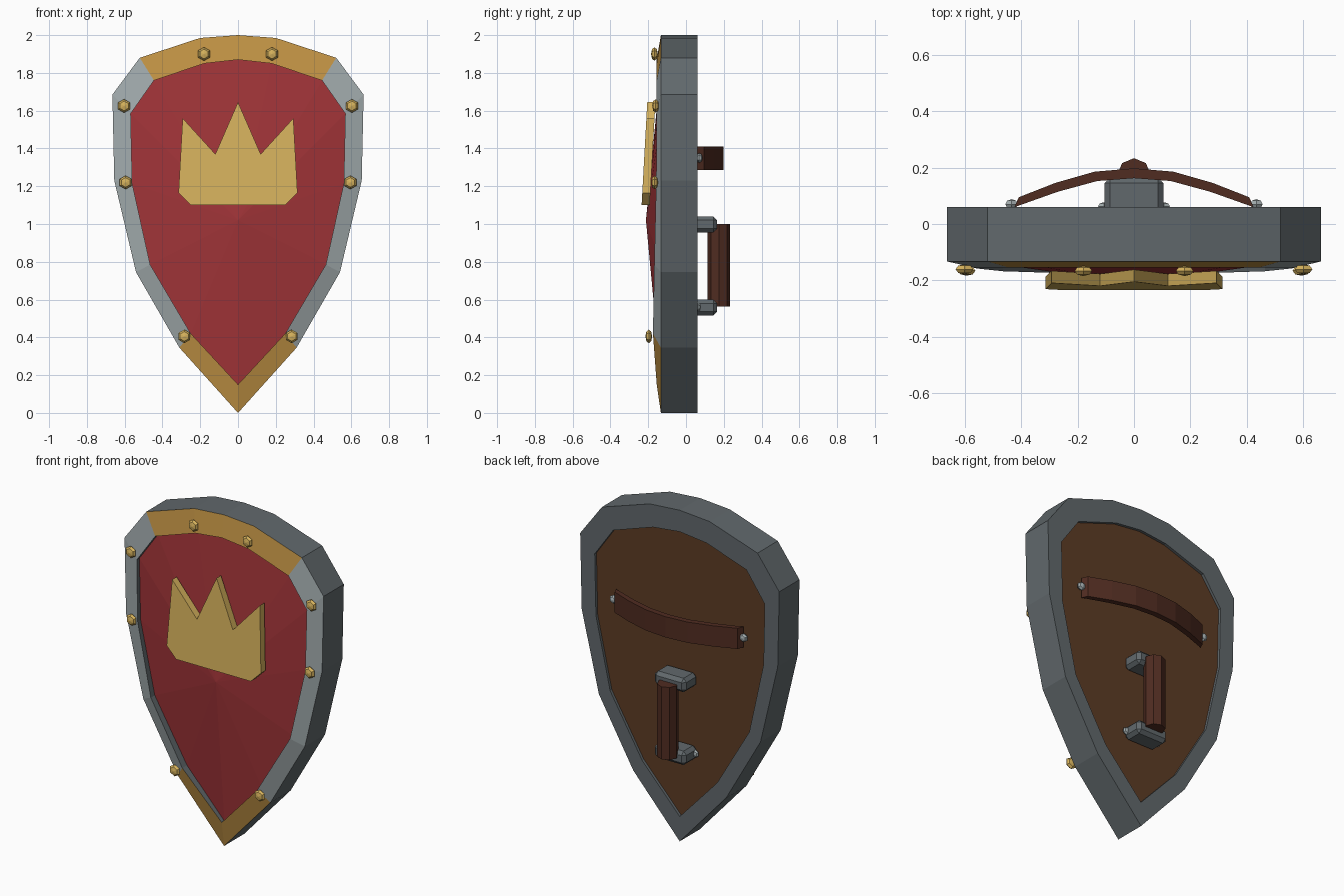
import bpy, bmesh, math
from mathutils import Matrix, Vector

if "Cube" in bpy.data.objects:
    bpy.data.objects.remove(bpy.data.objects["Cube"])


def mat(name, r, g, b):
    m = bpy.data.materials.new(name)
    m.diffuse_color = (r, g, b, 1)
    m.use_nodes = True
    m.node_tree.nodes["Principled BSDF"].inputs["Base Color"].default_value = m.diffuse_color
    return m


STEEL = mat("steel", 0.36, 0.41, 0.42)
DARK = mat("dark_steel", 0.12, 0.14, 0.15)
BRASS = mat("brass", 0.55, 0.30, 0.06)
GOLD = mat("gold", 0.68, 0.45, 0.11)
RED = mat("red", 0.36, 0.035, 0.04)
WOOD = mat("wood", 0.11, 0.045, 0.018)
LEATHER = mat("leather", 0.08, 0.025, 0.015)


def finish(name, bm, *mats):
    bmesh.ops.recalc_face_normals(bm, faces=bm.faces)
    me = bpy.data.meshes.new(name)
    bm.to_mesh(me)
    bm.free()
    for m in mats:
        me.materials.append(m)
    ob = bpy.data.objects.new(name, me)
    bpy.context.collection.objects.link(ob)
    return ob


def prism(name, front, back, m):
    """Solid between two matching closed loops of points."""
    bm = bmesh.new()
    a = [bm.verts.new(p) for p in front]
    b = [bm.verts.new(p) for p in back]
    bm.faces.new(a)
    bm.faces.new(b[::-1])
    for i in range(len(a)):
        j = (i + 1) % len(a)
        bm.faces.new((a[i], b[i], b[j], a[j]))
    return finish(name, bm, m)


def mirror_loop(half):
    """Right half from top to bottom (both ends on x = 0) to a full loop."""
    return half + [(-p[0],) + tuple(p[1:]) for p in half[-2:0:-1]]


# shield outlines: outer (x, z) and inner (x, z, front y)
outer = mirror_loop([(0, 2), (0.2, 1.985), (0.52, 1.88), (0.665, 1.685),
                     (0.655, 1.23), (0.54, 0.745), (0.31, 0.345), (0, 0)])
inner = mirror_loop([(0, 1.87, -0.155), (0.178, 1.85, -0.155), (0.445, 1.76, -0.155),
                     (0.568, 1.585, -0.155), (0.56, 1.215, -0.158),
                     (0.465, 0.785, -0.168), (0.25, 0.42, -0.175), (0, 0.15, -0.155)])
N = len(outer)

# rim: brass top and tip, steel sides, dark edge and back
bm = bmesh.new()
rings = [[bm.verts.new((x, -0.133, z)) for x, z in outer],
         [bm.verts.new((x, y, z)) for x, z, y in inner],
         [bm.verts.new((x, 0.06, z)) for x, z, y in inner],
         [bm.verts.new((x, 0.06, z)) for x, z in outer]]
for k in range(4):
    r, s = rings[k], rings[(k + 1) % 4]
    for i in range(N):
        j = (i + 1) % N
        f = bm.faces.new((r[i], r[j], s[j], s[i]))
        brass = i in (0, 1, 6, 7, N - 2, N - 1)
        f.material_index = (2 if brass else 0) if k == 0 else 1
finish("rim", bm, STEEL, DARK, BRASS)

# board: faceted red front rising to a centre point, flat wooden back
bm = bmesh.new()
fr = [bm.verts.new((x, -0.13, z)) for x, z, y in inner]
bk = [bm.verts.new((x, 0.043, z)) for x, z, y in inner]
tip = bm.verts.new((0, -0.212, 1.02))
bm.faces.new(bk).material_index = 1
for i in range(N):
    j = (i + 1) % N
    bm.faces.new((fr[i], fr[j], tip))
    bm.faces.new((fr[i], bk[i], bk[j], fr[j])).material_index = 1
finish("board", bm, RED, WOOD)

# crown emblem, tilted with the front
crown = mirror_loop([(0, 1.645), (0.12, 1.37), (0.293, 1.56), (0.315, 1.165),
                     (0.25, 1.10), (0, 1.10)])
prism("crown",
      [(x, -0.235 + 0.055 * (z - 1.1), z) for x, z in crown],
      [(x, -0.192 + 0.055 * (z - 1.1), z) for x, z in crown], GOLD)


# studs and rivets: squashed low-poly balls
def balls(name, spots, r, scale, m):
    bm = bmesh.new()
    for x, y, z in spots:
        for s in (1, -1):
            bmesh.ops.create_uvsphere(
                bm, u_segments=6, v_segments=4, radius=r,
                matrix=Matrix.Translation((s * x, y, z)) @ Matrix.Diagonal((*scale, 1))
                @ Matrix.Rotation(math.pi / 2, 4, 'X'))
    return finish(name, bm, m)


balls("studs", [(0.18, -0.167, 1.90), (0.603, -0.161, 1.625),
                (0.595, -0.166, 1.22), (0.284, -0.197, 0.405)],
      0.036, (1, 0.5, 1), GOLD)
balls("strap_rivets", [(0.435, 0.07, 1.35)], 0.026, (1, 0.7, 1), STEEL)
balls("bracket_rivets", [(0.107, 0.063, 0.56)], 0.024, (1, 0.6, 1), STEEL)

# arm strap bowed away from the back
out = [(-0.41, 0.095), (-0.28, 0.146), (-0.14, 0.186), (0, 0.198),
       (0.14, 0.186), (0.28, 0.146), (0.41, 0.095)]
low = [(0.425, 0.06), (0.27, 0.115), (0.13, 0.153), (0, 0.163),
       (-0.13, 0.153), (-0.27, 0.115), (-0.425, 0.06)]
bm = bmesh.new()
o = [[bm.verts.new((x, y, z)) for x, y in out] for z in (1.285, 1.41)]
l = [[bm.verts.new((x, y, z)) for x, y in low[::-1]] for z in (1.285, 1.41)]
for i in range(6):
    j = i + 1
    bm.faces.new((o[0][i], o[0][j], o[1][j], o[1][i]))
    bm.faces.new((l[0][i], l[1][i], l[1][j], l[0][j]))
    for k in (0, 1):
        bm.faces.new((o[k][i], l[k][i], l[k][j], o[k][j]))
for i in (0, 6):
    bm.faces.new((o[0][i], o[1][i], l[1][i], l[0][i]))
finish("arm_strap", bm, LEATHER)

# octagonal hand grip
octagon = [(0.06 * math.sin(a), 0.174 + 0.06 * math.cos(a))
           for a in (math.tau * i / 8 for i in range(8))]
prism("grip", [(x, y, 0.562) for x, y in octagon],
      [(x, y, 1.0) for x, y in octagon], LEATHER)

# bevelled brackets holding the grip
for label, z in (("upper", 0.998), ("lower", 0.558)):
    bm = bmesh.new()
    bmesh.ops.create_cube(bm, size=1, matrix=Matrix.Translation((0, 0.1, z))
                          @ Matrix.Diagonal((0.21, 0.13, 0.084, 1)))
    bmesh.ops.bevel(bm, geom=bm.edges[:], offset=0.02, segments=1, affect='EDGES')
    finish(label + "_bracket", bm, DARK)
